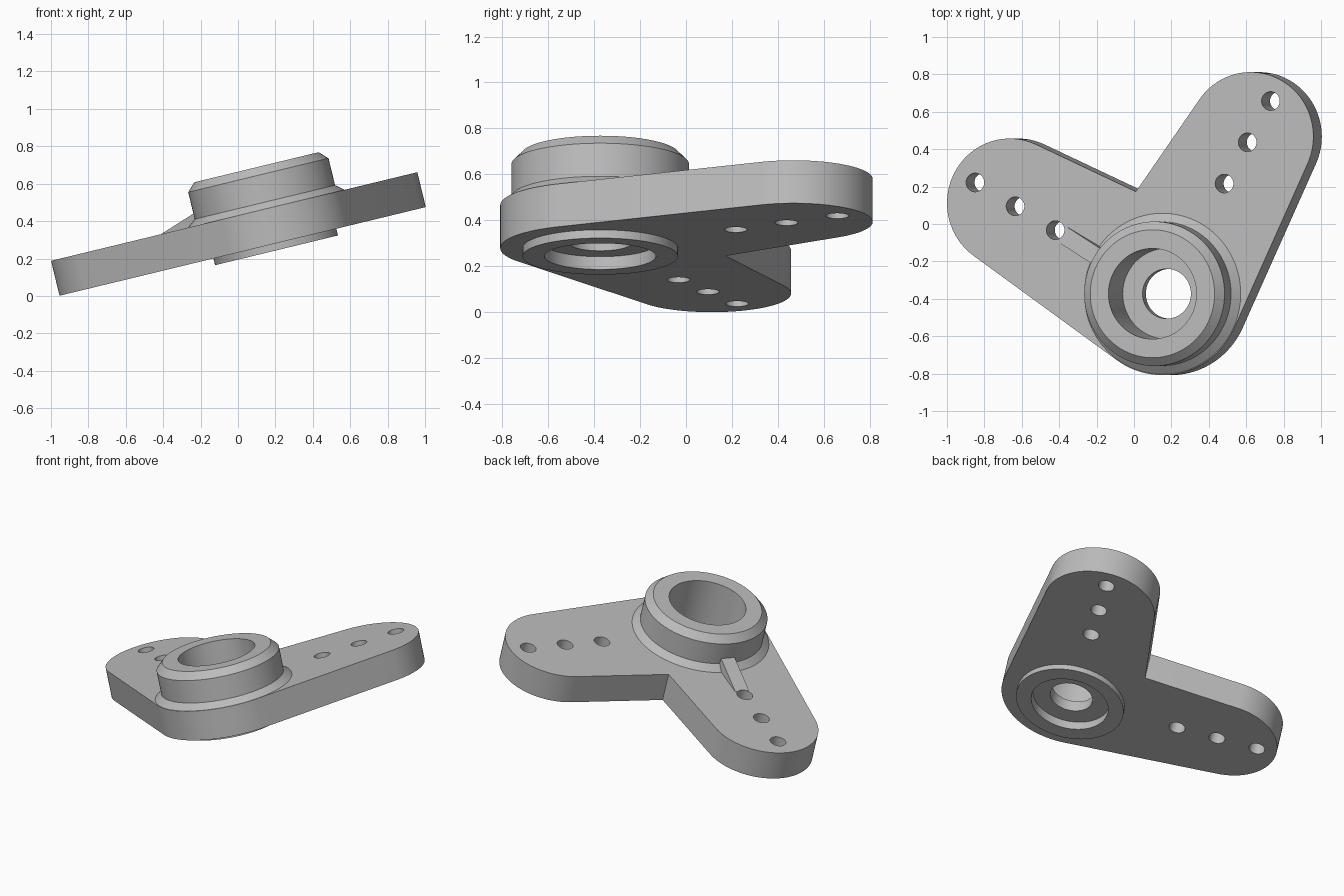
import bpy, bmesh, math
from mathutils import Matrix, Vector

if "Cube" in bpy.data.objects:
    bpy.data.objects.remove(bpy.data.objects["Cube"], do_unlink=True)

HUB = Vector((0.203, -0.373))
HUB_R, TIP_R, REACH, THICK = 0.435, 0.345, 0.97, 0.192
ARMS = (60, 150)
TILT = Matrix.Translation((0, 0, 0.232)) @ Matrix.Rotation(math.radians(-13.6), 4, 'Y')

grey = bpy.data.materials.new("plain_grey")
grey.use_nodes = True
COLOUR = (0.5, 0.5, 0.5, 1)
grey.diffuse_color = COLOUR
grey.node_tree.nodes["Principled BSDF"].inputs["Base Color"].default_value = COLOUR


def polar(angle, dist, origin=HUB):
    a = math.radians(angle)
    return origin + Vector((math.cos(a), math.sin(a))) * dist


def arc(centre, radius, start, end, steps=48):
    return [polar(start + (end - start) * i / steps, radius, centre) for i in range(steps + 1)]


def make(name, bm):
    bmesh.ops.recalc_face_normals(bm, faces=bm.faces)
    mesh = bpy.data.meshes.new(name)
    bm.to_mesh(mesh)
    bm.free()
    mesh.materials.append(grey)
    ob = bpy.data.objects.new(name, mesh)
    bpy.context.collection.objects.link(ob)
    return ob


def prism(name, points, direction):
    bm = bmesh.new()
    face = bm.faces.new([bm.verts.new(p) for p in points])
    top = bmesh.ops.extrude_face_region(bm, geom=[face])["geom"]
    bmesh.ops.translate(bm, vec=direction, verts=[v for v in top if isinstance(v, bmesh.types.BMVert)])
    return make(name, bm)


def lathe(name, profile, centre, steps=96):
    bm = bmesh.new()
    rings = [[bm.verts.new((*polar(360 * i / steps, r, centre), w)) for i in range(steps)]
             for r, w in profile]
    for a, b in zip(rings, rings[1:]):
        for i in range(steps):
            j = (i + 1) % steps
            bm.faces.new((a[i], a[j], b[j], b[i]))
    bm.faces.new(rings[0])
    bm.faces.new(rings[-1])
    return make(name, bm)


def combine(target, tool, operation):
    mod = target.modifiers.new(operation.lower(), 'BOOLEAN')
    mod.operation, mod.solver, mod.object = operation, 'EXACT', tool
    bpy.context.view_layer.objects.active = target
    bpy.ops.object.modifier_apply(modifier=mod.name)
    bpy.data.objects.remove(tool, do_unlink=True)


# Two-armed plate: arcs around hub and arm tips, joined by tangents
swing = math.degrees(math.acos((HUB_R - TIP_R) / REACH))
right, left = ARMS
outline = arc(HUB, HUB_R, left + swing, right - swing + 360)
outline += arc(polar(right, REACH), TIP_R, right - swing, right + swing)
outline.append(polar((left + right) / 2, HUB_R / math.cos(math.radians(swing - 45))))
outline += arc(polar(left, REACH), TIP_R, left - swing, left + swing)
crank = prism("crank_body", [(*p, 0) for p in outline], (0, 0, THICK))

# Hub boss with chamfered rim, flared foot and raised ring underneath
boss = lathe("hub_boss", [(0.338, -0.037), (0.338, 0.1), (0.42, 0.1), (0.433, 0.19),
                          (0.386, 0.228), (0.386, 0.376), (0.342, 0.42)], HUB)
combine(crank, boss, 'UNION')

# Sloping rib between boss and left arm
side = polar(left + 90, 0.047, Vector((0, 0)))
rib_profile = [(0.3, 0.1), (0.64, 0.1), (0.64, 0.193), (0.386, 0.268), (0.3, 0.268)]
rib = prism("rib", [(*(polar(left, d) - side), w) for d, w in rib_profile], (*(side * 2), 0))
combine(crank, rib, 'UNION')

# Bearing seats, shaft hole and rod holes
for radius, low, high in ((0.242, 0.095, 0.6), (0.242, -0.2, 0.02), (0.133, -0.1, 0.3)):
    combine(crank, lathe("bore", [(radius, low), (radius, high)], HUB), 'DIFFERENCE')
for arm in ARMS:
    for dist in (0.68, 0.935, 1.19):
        hole = lathe("rod_hole", [(0.05, -0.1), (0.05, 0.3)], polar(arm, dist), 40)
        combine(crank, hole, 'DIFFERENCE')

# Tilt into place and shade
crank.matrix_world = TILT
bpy.ops.object.select_all(action='DESELECT')
crank.select_set(True)
bpy.context.view_layer.objects.active = crank
bpy.ops.object.shade_smooth_by_angle(angle=math.radians(30))
